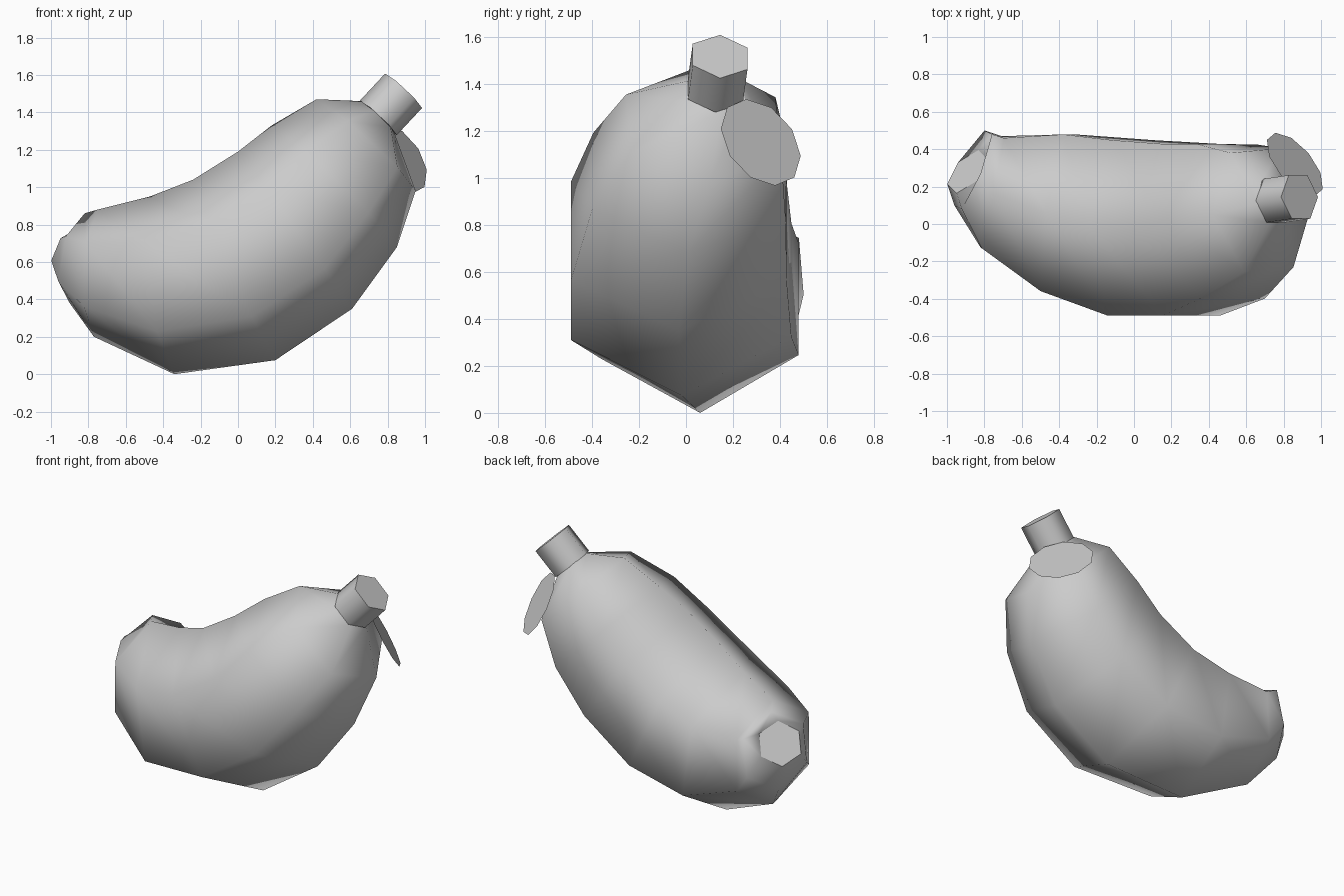
import bpy, bmesh, math
from mathutils import Vector

cube = bpy.data.objects.get("Cube")
if cube:
    bpy.data.objects.remove(cube, do_unlink=True)

grey = bpy.data.materials.new("plain_grey")
grey.use_nodes = True
grey.diffuse_color = (0.6, 0.6, 0.6, 1)
grey.node_tree.nodes["Principled BSDF"].inputs["Base Color"].default_value = (0.6, 0.6, 0.6, 1)


def polygon(center, down, side, sides=6):
    """Points of a regular polygon, the first one along 'down'."""
    turn = 2 * math.pi / sides
    return [center + down * math.cos(i * turn) + side * math.sin(i * turn) for i in range(sides)]


def square_to(vector, axis, length):
    """The part of 'vector' at right angles to 'axis', set to a length."""
    return (vector - vector.project(axis)).normalized() * length


def loft(name, rings):
    """Smooth skin over a list of rings, with flat end caps."""
    bm = bmesh.new()
    loops = [[bm.verts.new(p) for p in ring] for ring in rings]
    for a, b in zip(loops, loops[1:]):
        for i in range(len(a)):
            j = (i + 1) % len(a)
            bm.faces.new((a[i], a[j], b[j], b[i])).smooth = True
    bm.faces.new(loops[0])
    if len(loops) > 1:
        bm.faces.new(loops[-1])
    bmesh.ops.recalc_face_normals(bm, faces=bm.faces)
    mesh = bpy.data.meshes.new(name)
    bm.to_mesh(mesh)
    bm.free()
    mesh.materials.append(grey)
    obj = bpy.data.objects.new(name, mesh)
    bpy.context.collection.objects.link(obj)


# Body: outer point, inner point and sideways tilt of each six-sided ring
outline = [
    ((-0.94, 0.33, 0.55), (-0.84, 0.23, 0.79), 0.9),
    ((-0.90, 0.31, 0.38), (-0.82, 0.27, 0.86), 0.4),
    ((-0.77, 0.18, 0.20), (-0.75, 0.16, 0.88), 0.2),
    ((-0.34, 0.06, 0.00), (-0.47, 0.06, 0.95), 0.15),
    ((0.20, -0.02, 0.075), (-0.24, -0.02, 1.04), 0.04),
    ((0.61, -0.03, 0.35), (0.00, -0.03, 1.19), -0.02),
    ((0.85, 0.01, 0.68), (0.18, 0.02, 1.33), -0.1),
    ((0.95, 0.10, 0.98), (0.42, 0.05, 1.47), -0.13),
    ((0.84, 0.15, 1.28), (0.66, 0.11, 1.46), -0.15),
]
rings = []
for low, high, tilt in outline:
    low, high = Vector(low), Vector(high)
    down = (low - high) / 2
    side = square_to(Vector((tilt, 1, 0)), down, down.length * 1.02)
    rings.append(polygon((low + high) / 2, down, side))
loft("body", rings)

# Stem: short six-sided peg
base, tip = Vector((0.75, 0.125, 1.37)), Vector((0.885, 0.145, 1.515))
axis = (tip - base).normalized()
side = square_to(Vector((0, 1, 0)), axis, 0.135)
loft("stem", [polygon(p, side.cross(axis), side) for p in (base, tip)])

# Leaf: flat ten-sided disc hanging behind the stem
normal = Vector((0.68, 0.57, 0.46)).normalized()
across = normal.cross(Vector((0, 0, 1))).normalized() * 0.207
loft("leaf", [polygon(Vector((0.86, 0.318, 1.15)), normal.cross(across), across, 10)])
